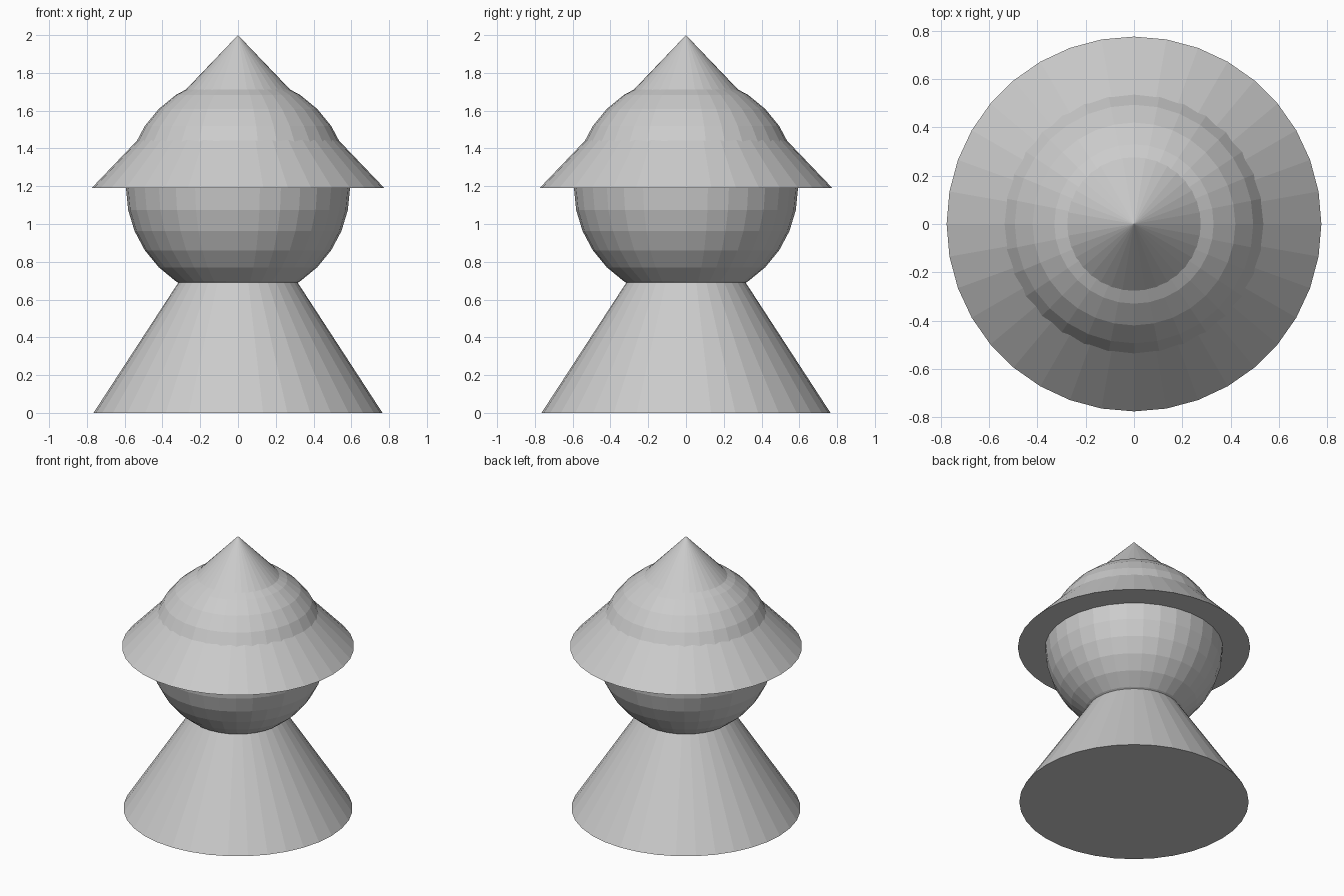
import bpy

if "Cube" in bpy.data.objects:
    bpy.data.objects.remove(bpy.data.objects["Cube"])

HEAD_Z = 1.19


def cone(name, radius, bottom, top):
    bpy.ops.mesh.primitive_cone_add(vertices=36, radius1=radius, radius2=0,
                                    depth=top - bottom,
                                    location=(0, 0, (bottom + top) / 2))
    bpy.context.object.name = name


# Body: cone whose tip is hidden inside the head
cone("body", 0.765, 0, 1.175)

# Head: low-poly ball
bpy.ops.mesh.primitive_uv_sphere_add(segments=32, ring_count=16, radius=0.593,
                                     location=(0, 0, HEAD_Z))
bpy.context.object.name = "head"

# Hat: wide cone, with the head bulging through it
cone("hat", 0.775, HEAD_Z, 2.0)
